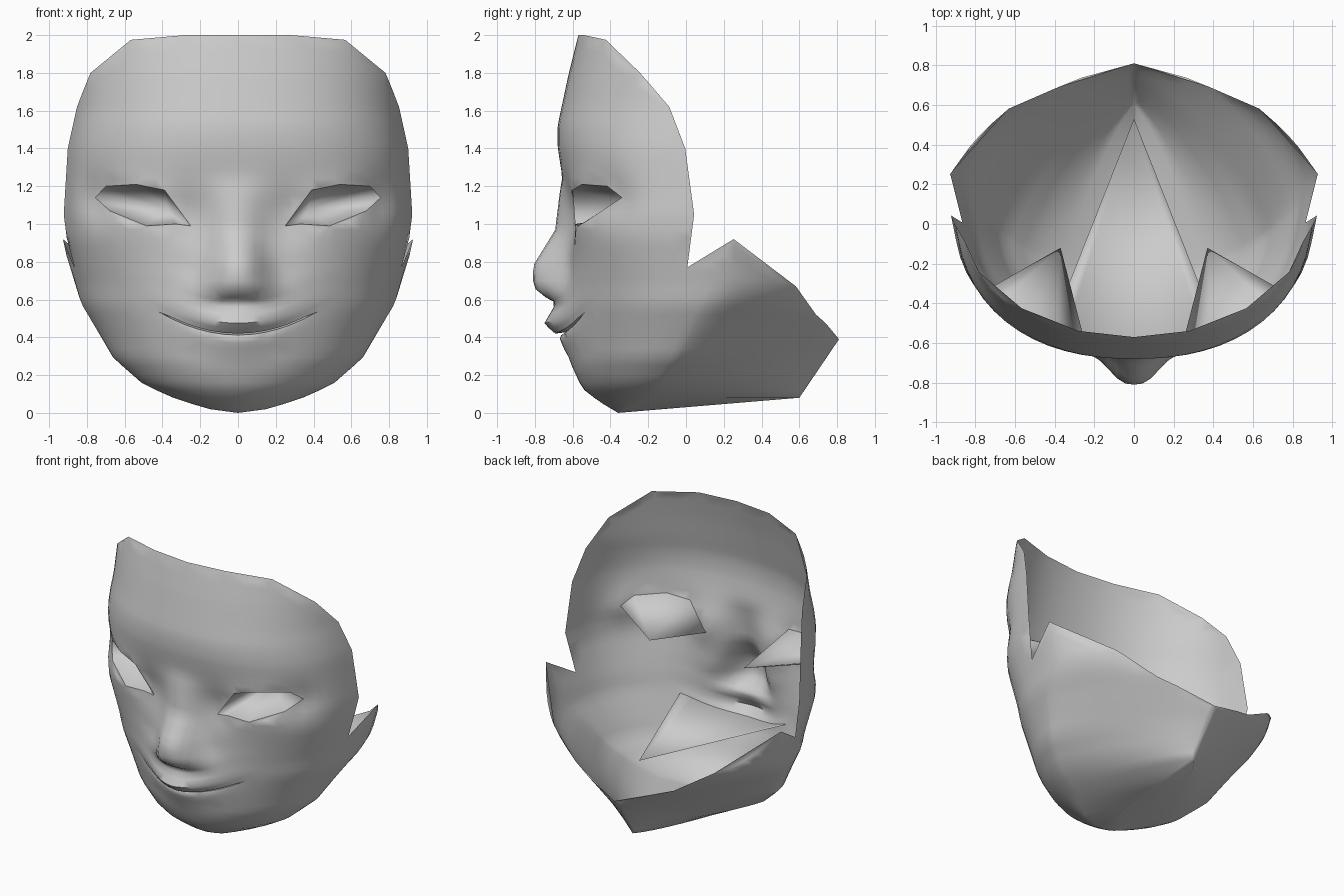
import bpy, bmesh, math
from mathutils import Vector
from mathutils.geometry import delaunay_2d_cdt

if "Cube" in bpy.data.objects:
    bpy.data.objects.remove(bpy.data.objects["Cube"])


def table(pts):
    def f(z):
        if z <= pts[0][0]:
            return pts[0][1]
        for (a, b), (c, d) in zip(pts, pts[1:]):
            if z <= c:
                return b + (d - b) * (z - a) / (c - a)
        return pts[-1][1]
    return f


# Profiles by height: half width, front line, back line, widest-point depth, roundness
width = table([(0, 0), (.02, .15), (.07, .32), (.15, .5), (.29, .66), (.58, .82), (.77, .865),
               (.92, .9), (1.05, .91), (1.4, .9), (1.62, .87), (2, .86)])
front = table([(0, -.36), (.06, -.46), (.13, -.55), (.25, -.605), (.4, -.63), (.8, -.63),
               (1, -.645), (1.25, -.655), (1.41, -.68), (1.52, -.68), (1.8, -.62), (2, -.57)])
back = table([(0, -.36), (.08, .6), (.39, .81), (.52, .89), (.67, .8), (.92, .8)])
middle = table([(0, -.36), (.08, -.2), (.3, -.05), (.67, .1)])
back_round = table([(0, 1.2), (.3, 1.25), (.52, 1.5), (.67, 2)])
front_round = table([(.1, 1.8), (.4, 1.9), (.8, 2.3), (1, 2.45), (1.3, 2.35), (2, 2.1)])
nose = table([(.585, 0), (.62, .08), (.68, .18), (.78, .18), (.97, .05), (1.15, .02), (1.25, 0)])
nose_width = table([(.6, .17), (.7, .16), (.9, .12), (1.1, .11)])
lips = table([(.27, 0), (.35, .03), (.4, .04), (.412, .03), (.422, .07), (.475, .12),
              (.56, .07), (.62, .05), (.7, 0)])
SMILE = .7


def surface(t, z):
    """Point on the head shell at angle t from the front and height z."""
    s = min(1, abs(math.sin(t)))
    x, y0 = width(z) * math.sin(t), middle(z)
    if abs(t) > math.pi / 2:
        n = back_round(z)
        y = y0 + (back(z) - y0) * max(0, 1 - s ** n) ** (1 / n)
    else:
        n = front_round(z)
        y = y0 + (front(z) - y0) * max(0, 1 - s ** n) ** (1 / n)
        y -= nose(z) * math.exp(-abs(x / nose_width(z)) ** 2.6)
        y -= lips(z - SMILE * x * x) * math.exp(-(x / .25) ** 2)
        y += .05 * math.exp(-((abs(x) - .26) / .13) ** 2 - ((z - 1.04) / .15) ** 2)
        y += .05 * math.exp(-((abs(x) - .75) / .09) ** 2 - ((z - 1.13) / .12) ** 2)
    x *= 1 + .055 * min(1, max(0, (abs(t) - 1.45) / .3)) * max(0, min(1, (z - .3) / .6))
    return Vector((x, y, z))


def to_angle(x, z):
    return (math.asin(max(-1, min(1, x / width(z)))), z)


def inside(p, poly):
    hit = False
    for (ax, ay), (bx, by) in zip(poly, poly[1:] + poly[:1]):
        if (ay > p[1]) != (by > p[1]) and p[0] < ax + (bx - ax) * (p[1] - ay) / (by - ay):
            hit = not hit
    return hit


def finish(bm, name, angle):
    bmesh.ops.remove_doubles(bm, verts=bm.verts, dist=.0005)
    bmesh.ops.recalc_face_normals(bm, faces=bm.faces)
    me = bpy.data.meshes.new(name)
    bm.to_mesh(me)
    bm.free()
    ob = bpy.data.objects.new(name, me)
    bpy.context.collection.objects.link(ob)
    bpy.ops.object.select_all(action='DESELECT')
    ob.select_set(True)
    bpy.context.view_layer.objects.active = ob
    bpy.ops.object.shade_smooth_by_angle(angle=math.radians(angle))


# Open rim of the shell, unrolled as angle and height
PI = math.pi
side = [(.33, 2), (.72, 1.975), (1.125, 1.8), (1.37, 1.62), (1.48, 1.4), (1.53, 1.05),
        (1.48, .77), (1.79, .92), (2.33, .67), (2.64, .52), (PI, .39), (PI, .25), (PI, .08), (PI, 0)]
outline = [(0, 2)] + side + [(-t, z) for t, z in reversed(side)]

# Eye and mouth openings
eye = [(.25, .99), (.39, 1.18), (.54, 1.21), (.70, 1.2), (.755, 1.14), (.68, 1.07), (.485, .99), (.33, 1.0)]
eye_r = [to_angle(x, z) for x, z in eye]
eye_l = [(-t, z) for t, z in eye_r]
mx = [i * .07 for i in range(-6, 7)]
mouth = [to_angle(x, .412 + SMILE * x * x) for x in mx]
mouth += [to_angle(x, .42 + SMILE * x * x) for x in reversed(mx[1:-1])]
holes = [eye_r, eye_l, mouth]

# Sample points: general grid, with rows following the smile around the lips
pts, edges = [], []
for loop in [outline] + holes:
    n = len(pts)
    pts += loop
    edges += [(n + i, n + (i + 1) % len(loop)) for i in range(len(loop))]
rows = [.02, .045, .08, .12, .16, .2] + [.25 + .045 * i for i in range(39)]
for z in rows:
    fine = .2 < z < 1.3
    for i in range(-62, 63):
        t = i * .05
        x = width(z) * math.sin(t)
        if i % 2 and not (fine and abs(t) < .5):
            continue
        in_lips = abs(t) < 1.5 and abs(x) < .52 and .31 < z - SMILE * x * x < .6
        if not in_lips and inside((t, z), outline):
            pts.append((t, z))
for zp in (.34, .37, .395, .445, .475, .52, .56, .59):
    for i in range(-12, 13):
        x = i * .04
        pts.append(to_angle(x, zp + SMILE * x * x))

res = delaunay_2d_cdt([Vector(p) for p in pts], edges, [], 0, 1e-5)
flat, tris = res[0], res[2]

# Face and jaw shell
bm = bmesh.new()
vs = [bm.verts.new(surface(v.x, v.y)) for v in flat]
for f in tris:
    c = sum((flat[i] for i in f), Vector((0, 0))) / len(f)
    if inside(c, outline) and not any(inside(c, h) for h in holes):
        bm.faces.new([vs[i] for i in f])
bmesh.ops.delete(bm, geom=[v for v in bm.verts if not v.link_faces], context='VERTS')
bmesh.ops.dissolve_degenerate(bm, dist=.0003, edges=bm.edges)
finish(bm, "face_shell", 60)

# Pockets running back from each opening to a point
for name, loop, tip in (("eye_pocket_right", eye_r, (.37, -.12, 1.08)),
                        ("eye_pocket_left", eye_l, (-.37, -.12, 1.08)),
                        ("mouth_pocket", mouth, (0, .53, .57))):
    bm = bmesh.new()
    ring = [bm.verts.new(surface(*p)) for p in loop]
    apex = bm.verts.new(tip)
    for a, b in zip(ring, ring[1:] + ring[:1]):
        bm.faces.new((a, b, apex))
    finish(bm, name, 180)
